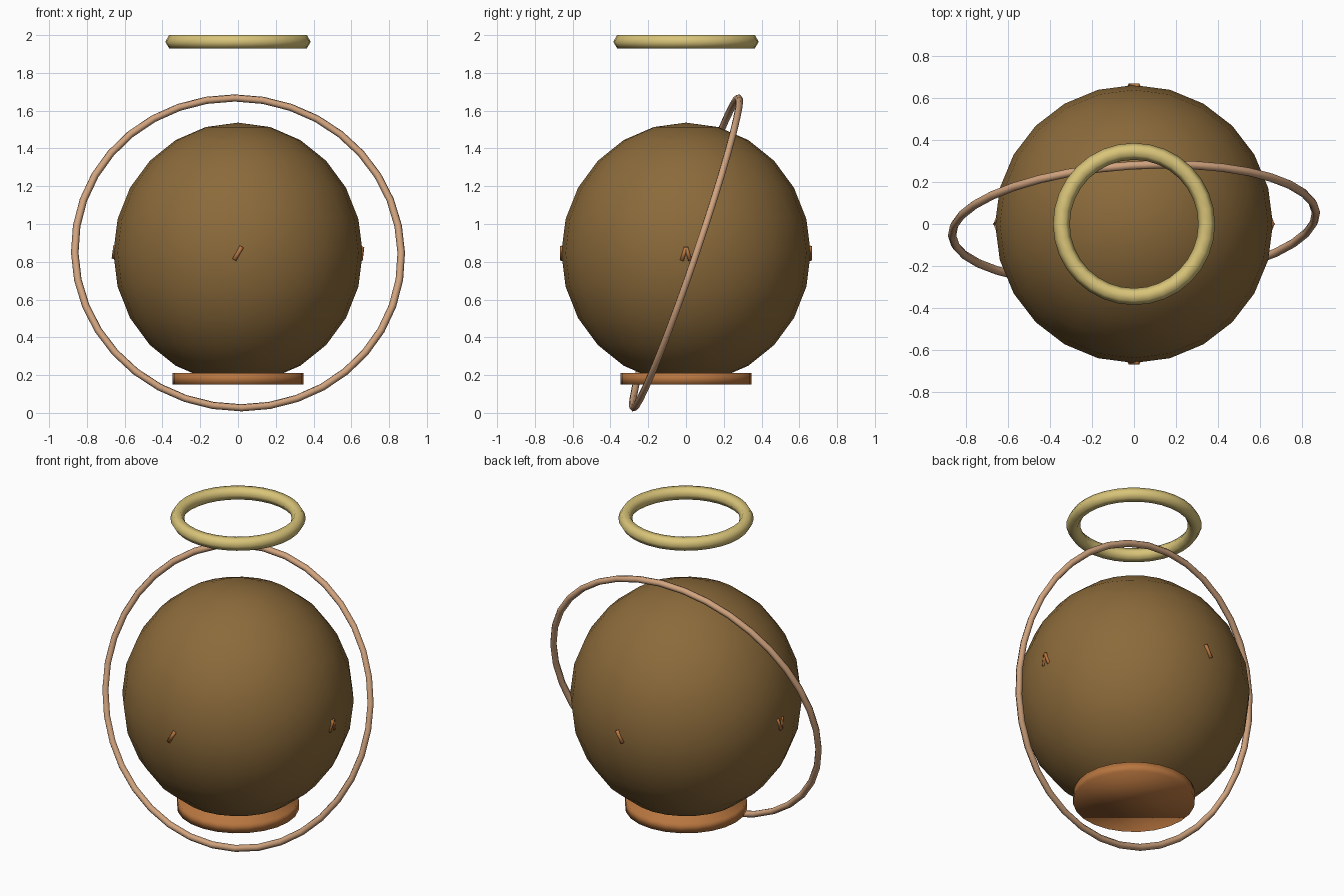
import bpy
from mathutils import Vector

cube = bpy.data.objects.get("Cube")
if cube:
    bpy.data.objects.remove(cube, do_unlink=True)


def material(name, rgb):
    mat = bpy.data.materials.new(name)
    mat.use_nodes = True
    mat.diffuse_color = (*rgb, 1)
    mat.node_tree.nodes["Principled BSDF"].inputs["Base Color"].default_value = (*rgb, 1)
    return mat


BROWN = material("dark bronze", (0.26, 0.145, 0.043))
COPPER = material("copper", (0.48, 0.18, 0.05))
ROSE = material("rose copper", (0.64, 0.37, 0.21))
GOLD = material("pale gold", (0.69, 0.55, 0.19))


def finish(name, mat):
    obj = bpy.context.object
    obj.name = name
    obj.data.materials.append(mat)
    bpy.ops.object.shade_smooth()
    return obj


def rod(name, start, end, radius=0.012):
    """Short six-sided rod between two points."""
    a, b = Vector(start), Vector(end)
    bpy.ops.mesh.primitive_cylinder_add(
        vertices=6, radius=radius, depth=(b - a).length, location=(a + b) / 2,
        rotation=(b - a).to_track_quat("Z", "Y").to_euler())
    finish(name, COPPER)


MID = 0.847

# Globe, slightly taller than wide
bpy.ops.mesh.primitive_uv_sphere_add(segments=24, ring_count=12, radius=0.66, location=(0, 0, MID))
globe = finish("globe", BROWN)
globe.scale.z = 1.045

# Base disc
bpy.ops.mesh.primitive_cylinder_add(vertices=24, radius=0.347, depth=0.06, location=(0, 0, 0.18))
finish("base", COPPER)

# Tilted orbit ring
tilt = Vector((0.064, -1, 0.34)).to_track_quat("Z", "Y").to_euler()
bpy.ops.mesh.primitive_torus_add(major_segments=36, minor_segments=6, major_radius=0.866,
                                 minor_radius=0.02, location=(0, 0, MID), rotation=tilt)
finish("orbit_ring", ROSE)

# Floating top ring
bpy.ops.mesh.primitive_torus_add(major_segments=32, minor_segments=6, major_radius=0.345,
                                 minor_radius=0.04, location=(0, 0, 1.965))
finish("top_ring", GOLD)

# Small half-sunk links around the equator
for label, side in (("front", -1), ("back", 1)):
    rod(label + "_link", (-0.02, side * 0.656, MID - 0.037), (0.02, side * 0.656, MID + 0.033))
for label, side in (("left", 1), ("right", -1)):
    for y in (-0.022, 0.022):
        rod(label + "_link", (side * 0.657, 0, MID + side * 0.03),
            (side * 0.648, y, MID - side * 0.04))
